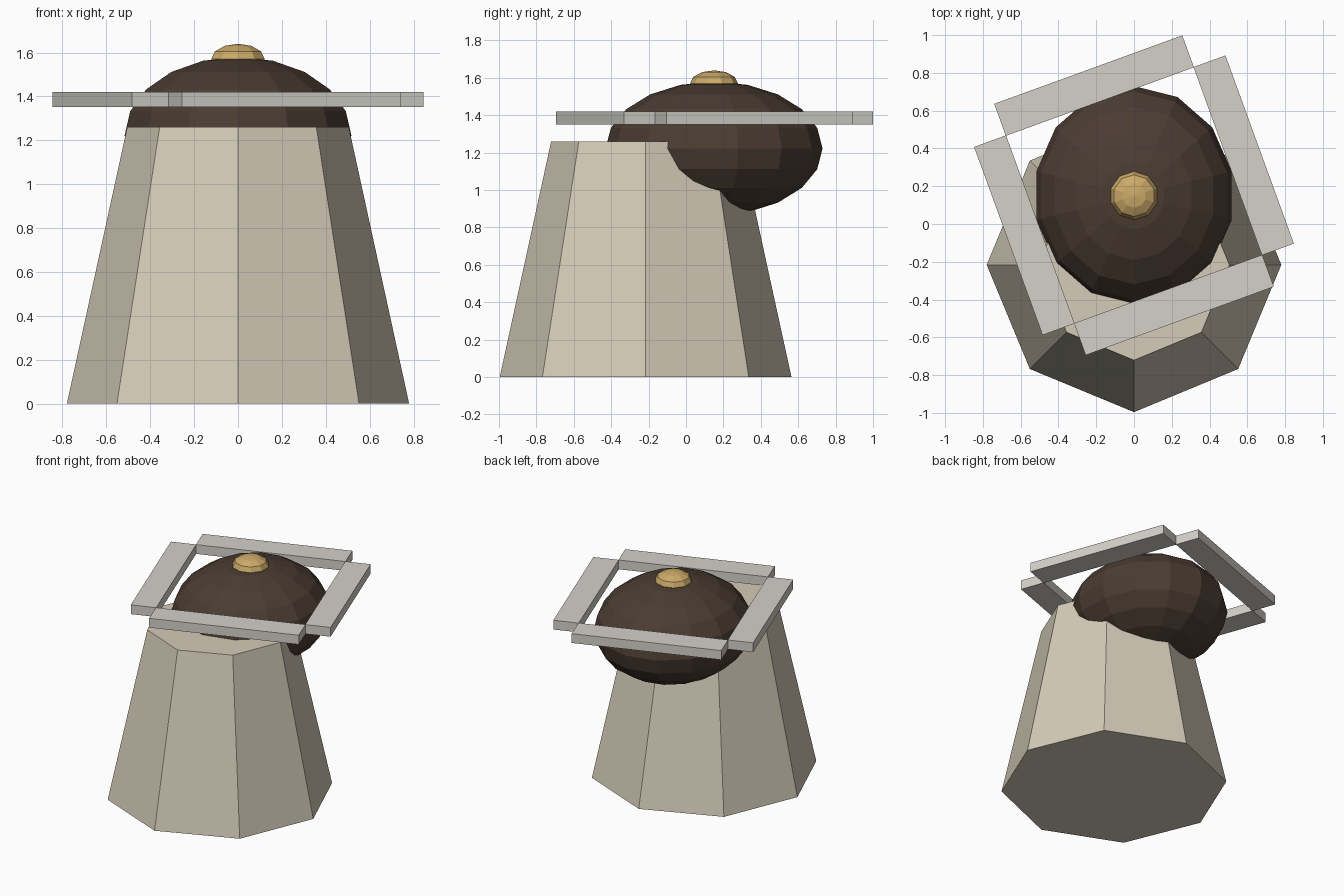
import bpy, bmesh, math
from mathutils import Matrix, Vector

if "Cube" in bpy.data.objects:
    bpy.data.objects.remove(bpy.data.objects["Cube"])


def material(name, rgb):
    mat = bpy.data.materials.new(name)
    mat.diffuse_color = (*rgb, 1)
    mat.use_nodes = True
    mat.node_tree.nodes["Principled BSDF"].inputs["Base Color"].default_value = mat.diffuse_color
    return mat


def add_object(name, bm, mat):
    bmesh.ops.recalc_face_normals(bm, faces=bm.faces)
    mesh = bpy.data.meshes.new(name)
    bm.to_mesh(mesh)
    bm.free()
    mesh.materials.append(mat)
    obj = bpy.data.objects.new(name, mesh)
    bpy.context.collection.objects.link(obj)
    return obj


def ellipsoid(name, centre, radii, segments, rings, mat):
    """Faceted ellipsoid with a vertex column facing +y."""
    bm = bmesh.new()
    half = [bm.verts.new((0, math.sin(math.pi * i / rings), math.cos(math.pi * i / rings)))
            for i in range(rings + 1)]
    edges = [bm.edges.new(pair) for pair in zip(half, half[1:])]
    bmesh.ops.spin(bm, geom=half + edges, cent=(0, 0, 0), axis=(0, 0, 1),
                   angle=2 * math.pi, steps=segments)
    bmesh.ops.remove_doubles(bm, verts=bm.verts, dist=1e-4)
    bmesh.ops.transform(bm, verts=bm.verts,
                        matrix=Matrix.Translation(centre) @ Matrix.Diagonal((*radii, 1)))
    return add_object(name, bm, mat)


stone = material("stone", (0.66, 0.60, 0.48))
brown = material("dark_brown", (0.07, 0.045, 0.032))
gold = material("gold", (0.60, 0.40, 0.14))
pale = material("pale_grey", (0.66, 0.64, 0.59))

# Tapered eight-sided body
bm = bmesh.new()
bmesh.ops.create_cone(bm, cap_ends=True, segments=8, radius1=0.78, radius2=0.505,
                      depth=1.26, matrix=Matrix.Translation((0, -0.216, 0.63)))
add_object("body", bm, stone)

# Flattened dome and its top knob
ellipsoid("dome", (0, 0.15, 1.222), (0.53, 0.58, 0.358), 14, 10, brown)
ellipsoid("top_knob", (0, 0.15, 1.57), (0.128, 0.128, 0.07), 10, 6, gold)

# Four flat bars turned around the dome, touching at their inner corners
for i in range(4):
    bm = bmesh.new()
    place = (Matrix.Translation((0, 0.152, 1.386))
             @ Matrix.Rotation(math.radians(20 + 90 * i), 4, 'Z')
             @ Matrix.Translation((0, 0.618, 0))
             @ Matrix.Diagonal((1.06, 0.18, 0.07, 1)))
    bmesh.ops.create_cube(bm, size=1, matrix=place)
    add_object(f"frame_bar_{i + 1}", bm, pale)
